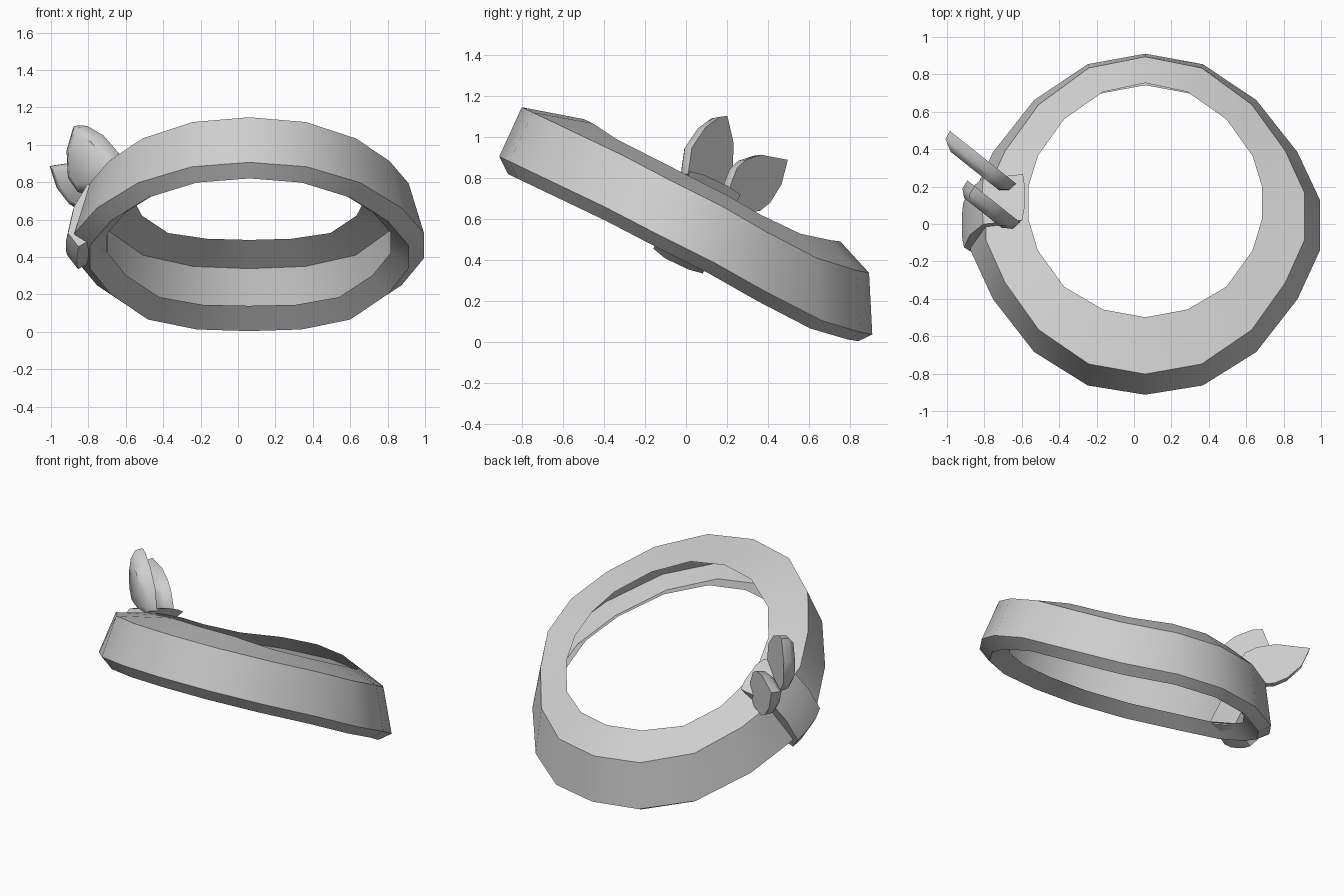
import bpy, bmesh, math
from mathutils import Vector, Matrix

if "Cube" in bpy.data.objects:
    bpy.data.objects.remove(bpy.data.objects["Cube"])

grey = bpy.data.materials.new("light_grey")
grey.diffuse_color = (0.62, 0.62, 0.62, 1)
grey.use_nodes = True
grey.node_tree.nodes["Principled BSDF"].inputs["Base Color"].default_value = grey.diffuse_color
TILT = Matrix.Rotation(math.radians(-25.5), 4, 'X')  # band leans down at the back


def make_object(name, bm, matrix=None, angle=35):
    if matrix is not None:
        bm.transform(matrix)
    bmesh.ops.recalc_face_normals(bm, faces=bm.faces)
    mesh = bpy.data.meshes.new(name)
    bm.to_mesh(mesh)
    bm.free()
    mesh.materials.append(grey)
    obj = bpy.data.objects.new(name, mesh)
    bpy.context.collection.objects.link(obj)
    bpy.ops.object.select_all(action='DESELECT')
    obj.select_set(True)
    bpy.context.view_layer.objects.active = obj
    bpy.ops.object.shade_smooth_by_angle(angle=math.radians(angle))
    return obj


def loft(bm, rings):
    """Bridge successive closed rings of equal length with quads."""
    rows = [[bm.verts.new(p) for p in ring] for ring in rings]
    n = len(rows[0])
    for a, b in zip(rows, rows[1:]):
        for i in range(n):
            j = (i + 1) % n
            bm.faces.new((a[i], a[j], b[j], b[i]))
    return rows


# Band: hollow C-section swept round an 18-sided, slightly wavy ring
sag = [0, 0.015, 0.045, 0.035, 0.015, 0.01, 0, 0, 0, 0]
inner_sag = [0, 0.015, 0.05, 0.05, 0.035, 0.03, 0.025, 0.02, 0, 0]
factor = [1, 1, 0.978, 0.967, 1, 1, 0.967, 0.978, 1, 1]


def band_ring(rx, ry, depth, height, quarter, drops, pull):
    angles = quarter + [-a for a in reversed(quarter)]
    side = []
    for a, drop, f in zip(angles, drops, factor):
        f = f if pull else 1
        a = math.radians(a)
        side.append((rx * f * math.cos(a), depth + ry * f * math.sin(a), height - drop))
    full = side + [(-x, y, z) for x, y, z in reversed(side[1:-1])]
    return [(x + 0.06, y, z) for x, y, z in full]


wide, mid, tight = [90, 71, 50, 27, 8.5], [90, 69.5, 47.5, 26, 8.5], [90, 69, 46.5, 24.5, 8.5]
bm = bmesh.new()
loft(bm, [band_ring(0.63, 0.694, -0.225, 0.768, tight, inner_sag, False),   # inner top
          band_ring(0.862, 0.94, -0.278, 0.69, mid, sag, True),             # outer top
          band_ring(0.945, 1.01, -0.204, 0.425, wide, sag, True),           # outer bottom
          band_ring(0.86, 0.948, -0.19, 0.366, wide, sag, True),            # underside
          band_ring(0.765, 0.81, -0.2, 0.445, wide, sag, True)])            # inner lip
make_object("band", bm, TILT)

# Knot wrapped round the left side of the band
wrap = [(-0.585, 0.775), (-0.81, 0.72), (-0.885, 0.58), (-0.92, 0.41),
        (-0.86, 0.325), (-0.70, 0.42), (-0.74, 0.6)]
centre = Vector((-0.76, 0.58))
rings = []
for depth, scale in ((-0.34, 0.93), (-0.27, 1.0), (-0.14, 1.0), (-0.07, 0.95)):
    ring = []
    for p in wrap:
        q = centre + (Vector(p) - centre) * scale
        ring.append((q.x, depth, q.y))
    rings.append(ring)
bm = bmesh.new()
rows = loft(bm, rings)
bm.faces.new(rows[0])
bm.faces.new(rows[-1])
make_object("knot", bm, TILT, 45)


# Leaves: flat on one side, rounded on the other
def leaf(name, origin, outline):
    along = Vector((-0.78, 0.62, 0))
    normal = Vector((0.62, 0.78, 0))
    middle = sum((Vector(p) for p in outline), Vector((0, 0))) / len(outline)
    layers = []
    for depth, scale in ((0, 1.0), (-0.05, 0.96), (-0.085, 0.72)):
        ring = []
        for p in outline:
            q = middle + (Vector(p) - middle) * scale
            ring.append(Vector(origin) + along * q.x + normal * depth
                        + Vector((0, 0, q.y)))
        layers.append(ring)
    bm = bmesh.new()
    rows = loft(bm, layers)
    bm.faces.new(rows[0])
    bm.faces.new(rows[-1])
    make_object(name, bm, None, 45)


leaf("back_leaf", (-0.61, 0.20, 0),
     [(0.02, 0.70), (0.03, 0.77), (0.08, 0.85), (0.15, 0.89), (0.27, 0.915),
      (0.48, 0.89), (0.43, 0.77), (0.34, 0.68), (0.26, 0.64), (0.10, 0.63)])
leaf("upper_leaf", (-0.61, 0.01, 0),
     [(0.0, 0.82), (0.03, 0.95), (0.14, 1.05), (0.25, 1.1), (0.31, 1.105),
      (0.36, 0.97), (0.35, 0.82), (0.28, 0.74), (0.08, 0.74)])
